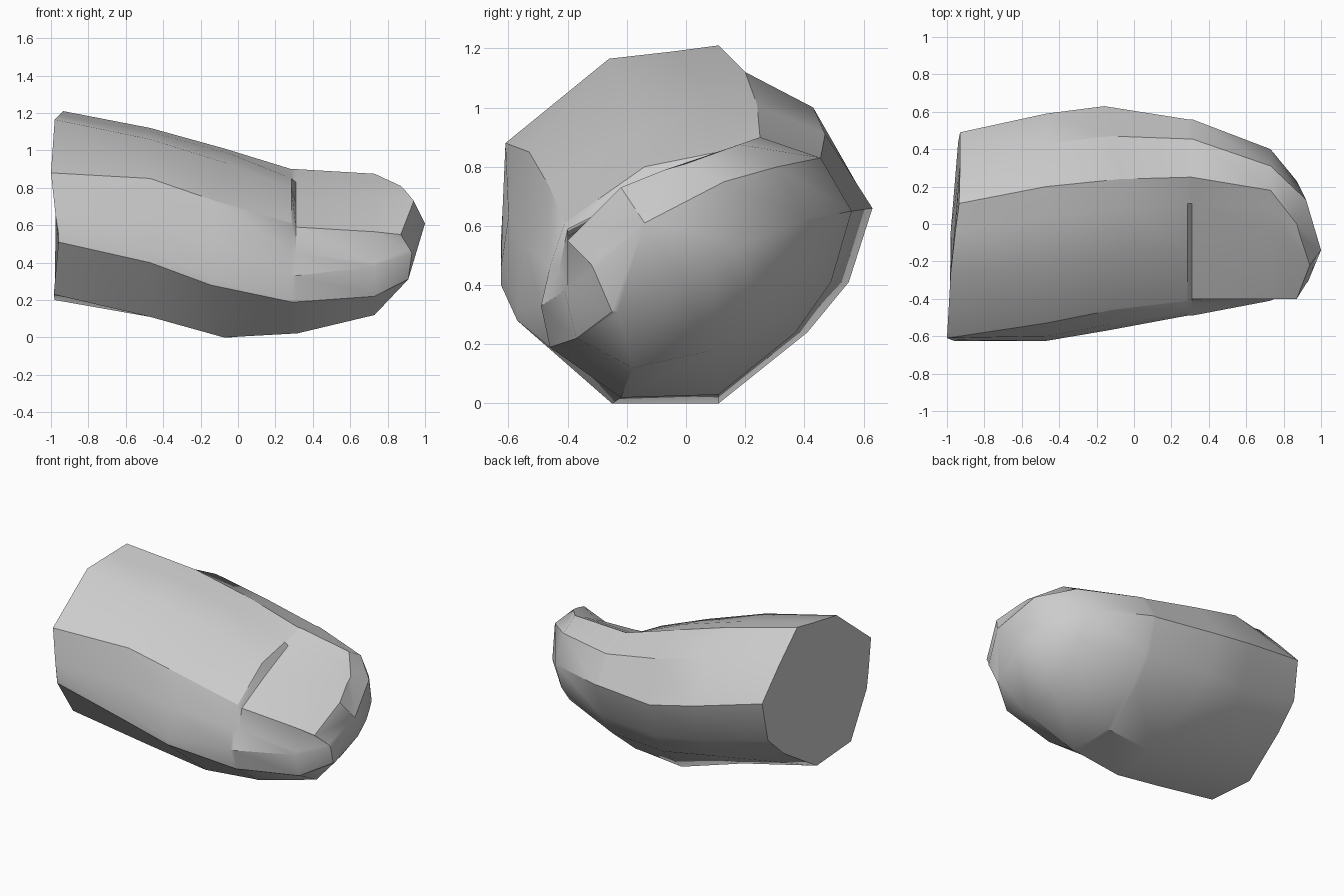
import bpy
import bmesh
import math

# Remove the default cube
default_cube = bpy.data.objects.get("Cube")
if default_cube:
    bpy.data.objects.remove(default_cube, do_unlink=True)

# Single flat colour
GREY = (0.6, 0.6, 0.6, 1.0)
grey = bpy.data.materials.new("plain grey")
grey.use_nodes = True
grey.diffuse_color = GREY
grey.node_tree.nodes["Principled BSDF"].inputs["Base Color"].default_value = GREY

# Cross-section profiles as (y, z), all in the same row order:
# ridge, nail_corner, nail_top, nail_side, fold, ledge, lower_front,
# belly_front, belly_back, lower_back, mid_back, wide_back, upper_back
BASE = [(.11, 1.21), (-.04, 1.19), (-.26, 1.165), (-.61, .88), (-.62, .65), (-.625, .56),
        (-.62, .51), (-.41, .23), (-.04, .2), (.28, .4), (.44, .55), (.49, .82), (.31, 1.01)]
MIDDLE = [(.2, 1.12), (.04, 1.1), (-.21, 1.06), (-.53, .85), (-.6, .63), (-.625, .46),
          (-.625, .4), (-.34, .11), (.04, .11), (.35, .28), (.49, .44), (.59, .72), (.43, 1.0)]
PAD = [(.24, 1.01), (.08, .98), (-.16, .93), (-.46, .73), (-.54, .53), (-.57, .32),
       (-.57, .28), (-.25, 0), (.11, 0), (.41, .24), (.55, .41), (.63, .66), (.47, .91)]
CUTICLE = [(.25, .9), (.11, .85), (-.14, .8), (-.41, .61), (-.46, .46), (-.49, .33),
           (-.46, .19), (-.22, .02), (.11, .03), (.37, .24), (.49, .41), (.56, .65), (.455, .83)]
NAIL = [(.18, .875), (.09, .835), (-.05, .76), (-.4, .565), (-.4, .4), (-.41, .38),
        (-.37, .22), (-.18, .12), (.09, .18), (.24, .31), (.33, .43), (.4, .62), (.31, .8)]
TIP = [(0, .81), (-.07, .79), (-.22, .73), (-.4, .55), (-.32, .47), (-.31, .45),
       (-.25, .31), (-.23, .31), (-.02, .42), (.1, .48), (.18, .52), (.23, .55), (.13, .75)]

# How far each nail row sinks below the surrounding skin: row, dy, dz
NAIL_STEP = ((1, 0, -.02), (2, 0, -.08), (3, .01, -.02), (4, .03, -.01))


def level(x):
    """Place a whole section at one x."""
    return [x] * len(BASE)


def sunken(profile):
    """Drop the nail rows to make the step behind and beside the nail."""
    result = list(profile)
    for row, dy, dz in NAIL_STEP:
        y, z = result[row]
        result[row] = (y + dy, z + dz)
    return result


def add_ring(bm, profile, xs):
    return [bm.verts.new((x, y, z)) for x, (y, z) in zip(xs, profile)]


def bridge(bm, first, second):
    count = len(first)
    for i in range(count):
        j = (i + 1) % count
        bm.faces.new((first[i], first[j], second[j], second[i]))


# Loft the finger from the slanted base to the rounded end
base_curve = [-.935, -.955, -.98, -1, -.975, -.96, -.96, -.985, -.98, -.95, -.94, -.93, -.93]
pad_curve = [-.02 - .22 * abs(y) for y, z in PAD]
tip_curve = [.87, .89, .94, .87, .92, .93, .91, .91, .94, .92, .89, .87, .92]
stations = [
    (BASE, base_curve),
    (MIDDLE, level(-.47)),
    (PAD, pad_curve),
    (CUTICLE, level(.285)),
    (sunken(CUTICLE), level(.31)),
    (NAIL, level(.73)),
    (TIP, tip_curve),
]
bm = bmesh.new()
rings = [add_ring(bm, profile, xs) for profile, xs in stations]
for near, far in zip(rings, rings[1:]):
    bridge(bm, near, far)

# Flat base cap and pointed end cap
bm.faces.new(rings[0])
point = bm.verts.new((1, -.14, .61))
for i, vert in enumerate(rings[-1]):
    bm.faces.new((vert, rings[-1][(i + 1) % len(rings[-1])], point))
bmesh.ops.recalc_face_normals(bm, faces=bm.faces)

mesh = bpy.data.meshes.new("fingertip")
bm.to_mesh(mesh)
bm.free()
mesh.materials.append(grey)
fingertip = bpy.data.objects.new("fingertip", mesh)
bpy.context.collection.objects.link(fingertip)

# Smooth skin with sharp ridges
bpy.ops.object.select_all(action="DESELECT")
fingertip.select_set(True)
bpy.context.view_layer.objects.active = fingertip
bpy.ops.object.shade_smooth_by_angle(angle=math.radians(33))
